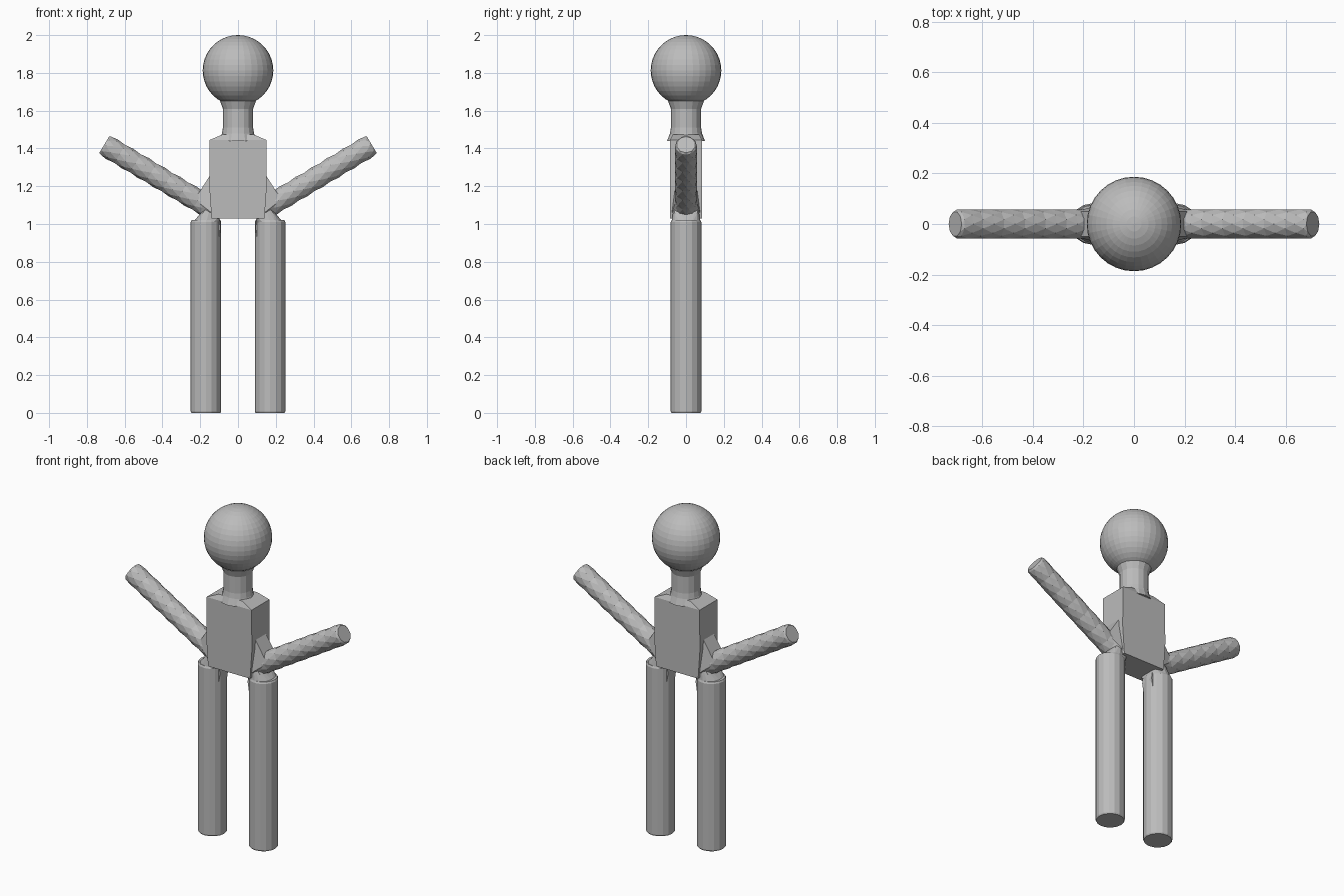
import bpy, bmesh, math
from mathutils import Vector, Matrix

cube = bpy.data.objects.get("Cube")
if cube:
    bpy.data.objects.remove(cube, do_unlink=True)

grey = bpy.data.materials.new("plain grey")
grey.use_nodes = True
GREY = (0.5, 0.5, 0.5, 1)
grey.diffuse_color = GREY
grey.node_tree.nodes["Principled BSDF"].inputs["Base Color"].default_value = GREY


def finish(bm, name):
    bmesh.ops.recalc_face_normals(bm, faces=bm.faces)
    mesh = bpy.data.meshes.new(name)
    bm.to_mesh(mesh)
    bm.free()
    mesh.materials.append(grey)
    obj = bpy.data.objects.new(name, mesh)
    bpy.context.collection.objects.link(obj)
    return obj


def ring(radius, z, sides, turn=0.0):
    return [Vector((radius * math.cos(math.tau * (i + turn) / sides),
                    radius * math.sin(math.tau * (i + turn) / sides), z))
            for i in range(sides)]


def lathe(name, profile, sides, matrix, twist=0.0):
    """Capped round part from (radius, z) pairs; twist gives triangular facets."""
    bm = bmesh.new()
    rings = [[bm.verts.new(matrix @ p) for p in ring(r, z, sides, k * twist)]
             for k, (r, z) in enumerate(profile)]
    for a, b in zip(rings, rings[1:]):
        for i in range(sides):
            j = (i + 1) % sides
            if twist:
                bm.faces.new((a[i], a[j], b[i]))
                bm.faces.new((a[j], b[j], b[i]))
            else:
                bm.faces.new((a[i], a[j], b[j], b[i]))
    bm.faces.new(rings[0])
    bm.faces.new(rings[-1])
    return finish(bm, name)


def hull(name, points):
    bm = bmesh.new()
    for p in points:
        bm.verts.new(p)
    result = bmesh.ops.convex_hull(bm, input=bm.verts)
    loose = [v for v in result["geom_interior"] if isinstance(v, bmesh.types.BMVert)]
    bmesh.ops.delete(bm, geom=loose, context="VERTS")
    return finish(bm, name)


def rect(x, y, z):
    return [Vector((sx * x, sy * y, z)) for sx in (-1, 1) for sy in (-1, 1)]


# Head
bm = bmesh.new()
bmesh.ops.create_uvsphere(bm, u_segments=32, v_segments=20, radius=0.187,
                          matrix=Matrix.Translation((0, 0, 1.813)))
finish(bm, "head")

# Neck, flared a little into the shoulders and the head
lathe("neck", [(0.1, 1.44), (0.085, 1.48), (0.08, 1.51), (0.08, 1.61), (0.095, 1.65)],
      16, Matrix.Identity(4))

# Torso with a sloping shoulder top
hull("torso", rect(0.14, 0.085, 1.03) + rect(0.152, 0.085, 1.2)
     + rect(0.15, 0.085, 1.445) + rect(0.08, 0.07, 1.475))

for side, word in ((1, "left"), (-1, "right")):
    # Leg
    place = Matrix.Translation((side * 0.17, 0, 0))
    lathe(word + "_leg", [(0.077, 0), (0.081, 0.008), (0.081, 1.01), (0.076, 1.02)], 16, place)

    # Hip web joining leg top to torso
    hull(word + "_hip", [place @ p for p in ring(0.078, 1.0, 16)]
         + [Vector((side * x, y, z)) for x, z in ((0.1, 1.04), (0.14, 1.12), (0.185, 1.06))
            for y in (-0.06, 0.06)])

    # Crotch fillet curving from the leg into the torso underside
    hull(word + "_crotch_fillet", [Vector((side * x, y, z))
         for x, z in ((0.1, 0.93), (0.092, 0.98), (0.11, 1.02), (0.1, 1.04), (0.17, 1.0))
         for y in (-0.04, 0.04)])

    # Arm, a faceted tube rising outward
    start, end = Vector((side * 0.13, 0, 1.075)), Vector((side * 0.708, 0, 1.42))
    axis = end - start
    turn = axis.to_track_quat("Z", "Y").to_matrix().to_4x4()
    length, steps = axis.length, 14
    profile = [(0.058 + 0.0025 * (k % 2), length * k / steps) for k in range(steps)]
    profile += [(0.058, length * 0.985), (0.05, length)]
    lathe(word + "_arm", profile, 10, Matrix.Translation(start) @ turn, twist=0.5)

    # Armpit web joining arm to torso
    hull(word + "_armpit", [Vector((side * x, y, z))
         for x, z, w in ((0.14, 1.27, 0.05), (0.158, 1.22, 0.05), (0.195, 1.175, 0.03),
                         (0.23, 1.13, 0.05), (0.2, 1.07, 0.04), (0.14, 1.06, 0.075))
         for y in (-w, w)])
